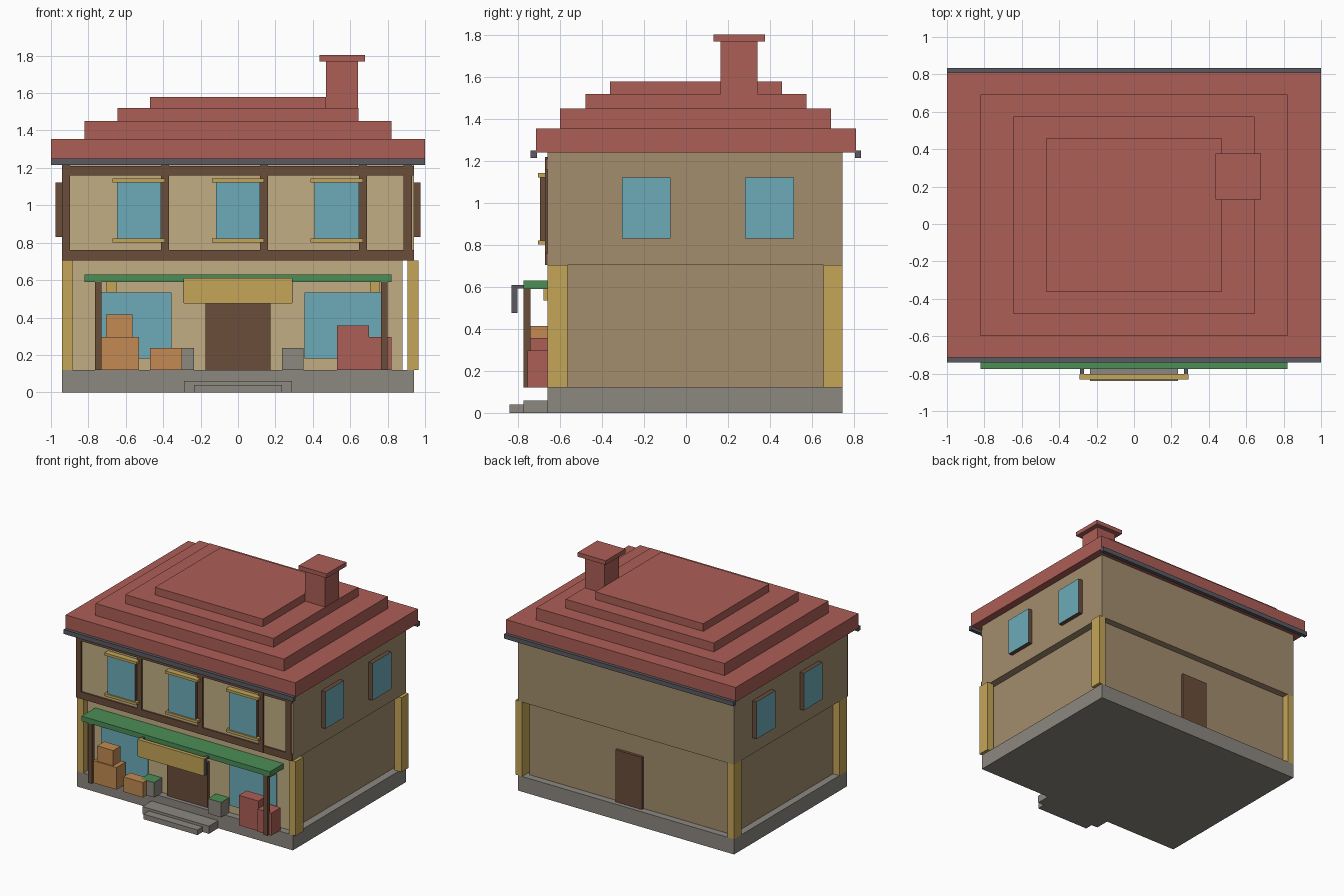
import bpy, bmesh

if "Cube" in bpy.data.objects:
    bpy.data.objects.remove(bpy.data.objects["Cube"])

def material(name, r, g, b):
    m = bpy.data.materials.new(name)
    lin = [((c / 255 + 0.055) / 1.055) ** 2.4 for c in (r, g, b)]
    m.diffuse_color = (*lin, 1)
    m.use_nodes = True
    m.node_tree.nodes["Principled BSDF"].inputs["Base Color"].default_value = m.diffuse_color
    return m

RED = material("roof red", 172, 94, 86)
DARK = material("dark grey", 90, 90, 97)
STONE = material("stone grey", 140, 135, 128)
BEIGE = material("front plaster", 193, 173, 130)
TAN = material("side plaster", 162, 141, 109)
BROWN = material("timber brown", 107, 77, 59)
GOLD = material("trim yellow", 197, 166, 88)
BLUE = material("window blue", 108, 171, 184)
GREEN = material("awning green", 76, 141, 86)
ORANGE = material("crate orange", 194, 138, 82)

def box(name, x, y, z, mat, face_mat=None, axis=None):
    """Box from (min, max) ranges; faces looking along axis may get a second colour."""
    bm = bmesh.new()
    bmesh.ops.create_cube(bm, size=1)
    for v in bm.verts:
        for i, r in enumerate((x, y, z)):
            v.co[i] = r[1] if v.co[i] > 0 else r[0]
    bm.normal_update()
    if axis:
        for f in bm.faces:
            if sum(a * n for a, n in zip(axis, f.normal)) > 0.9:
                f.material_index = 1
    me = bpy.data.meshes.new(name)
    bm.to_mesh(me)
    bm.free()
    me.materials.append(mat)
    if face_mat:
        me.materials.append(face_mat)
    ob = bpy.data.objects.new(name, me)
    bpy.context.collection.objects.link(ob)
    return ob

FRONT = (0, -1, 0)

# Plinth and steps
box("plinth", (-.94, .94), (-.66, .745), (0, .12), STONE)
box("upper_step", (-.29, .29), (-.775, -.66), (0, .06), STONE)
box("lower_step", (-.235, .235), (-.84, -.775), (0, .04), STONE)

# Walls: recessed ground floor, overhanging upper floor
box("ground_floor", (-.885, .88), (-.605, .69), (.12, .705), TAN, BEIGE, FRONT)
box("upper_floor", (-.94, .94), (-.66, .745), (.705, 1.24), TAN, BEIGE, FRONT)

# Corner posts
for x in ((-.94, -.885), (.905, .965)):
    for y in ((-.66, -.565), (.655, .745)):
        box("corner_post", x, y, (.12, .705), GOLD)

# Stepped roof, gutters and chimney
for i, (w, y0, y1, z0, z1) in enumerate((
        (1, -.715, .81, 1.24, 1.355), (.82, -.6, .692, 1.355, 1.45),
        (.645, -.48, .575, 1.45, 1.52), (.47, -.362, .457, 1.52, 1.58))):
    box(f"roof_tier_{i + 1}", (-w, w), (y0, y1), (z0, z1), RED)
for y in ((-.74, -.71), (.805, .835)):
    box("gutter", (-1, 1), y, (1.215, 1.25), DARK)
box("chimney", (.47, .642), (.165, .34), (1.45, 1.77), RED)
box("chimney_cap", (.435, .68), (.132, .377), (1.77, 1.803), RED)

# Timber framing on the upper front
for z in ((.705, .76), (1.16, 1.21)):
    box("timber_beam", (-.94, .94), (-.671, -.66), z, BROWN)
for x in ((-.94, -.897), (-.411, -.369), (.118, .16), (.647, .69), (.885, .93)):
    box("timber_post", x, (-.672, -.66), (.705, 1.22), BROWN)

# Upper front windows with sill and lintel
for x in (-.53, 0, .528):
    box("front_window", (x - .118, x + .118), (-.695, -.66), (.81, 1.13), BROWN, BLUE, FRONT)
    for z in ((.802, .822), (1.122, 1.142)):
        box("window_ledge", (x - .14, x + .14), (-.706, -.66), z, GOLD)

# Side windows
for s in (-1, 1):
    for y in ((-.305, -.073), (.28, .515)):
        box("side_window", tuple(sorted((s * .94, s * .975))), y, (.83, 1.122),
            BROWN, BLUE, (s, 0, 0))

# Shop front and doors
for x in ((-.765, -.355), (.355, .765)):
    box("shop_window", x, (-.614, -.605), (.18, .535), BLUE)
box("front_door", (-.175, .175), (-.63, -.605), (.12, .475), BROWN)
box("back_door", (-.115, .115), (.69, .712), (.12, .53), BROWN)

# Awning with posts and brackets
box("awning", (-.82, .82), (-.775, -.605), (.59, .63), GREEN)
for x in ((-.765, -.73), (.765, .8)):
    box("awning_post", x, (-.775, -.742), (.12, .59), BROWN)
for x in ((-.705, -.65), (.705, .76)):
    box("awning_bracket", x, (-.68, -.605), (.535, .59), GOLD)

# Hanging blank sign board with end brackets
box("sign_board", (-.288, .288), (-.832, -.803), (.475, .61), GOLD)
for s in (-1, 1):
    box("sign_end", tuple(sorted((s * .288, s * .292))), (-.831, -.804), (.477, .609), DARK)
    box("sign_arm", tuple(sorted((s * .268, s * .29))), (-.803, -.765), (.593, .61), DARK)

# Crates, bins and planters
for x, y, z in (((-.735, -.53), (-.755, -.645), (.12, .295)),
                ((-.705, -.565), (-.745, -.655), (.295, .415)),
                ((-.47, -.3), (-.755, -.67), (.12, .238))):
    box("crate", x, y, z, ORANGE)
box("tall_bin", (.53, .7), (-.747, -.65), (.12, .357), RED)
box("short_bin", (.7, .82), (-.755, -.64), (.12, .297), RED)
for x in ((-.35, -.235), (.235, .35)):
    box("planter", x, (-.71, -.61), (.12, .238), STONE, GREEN, (0, 0, 1))
